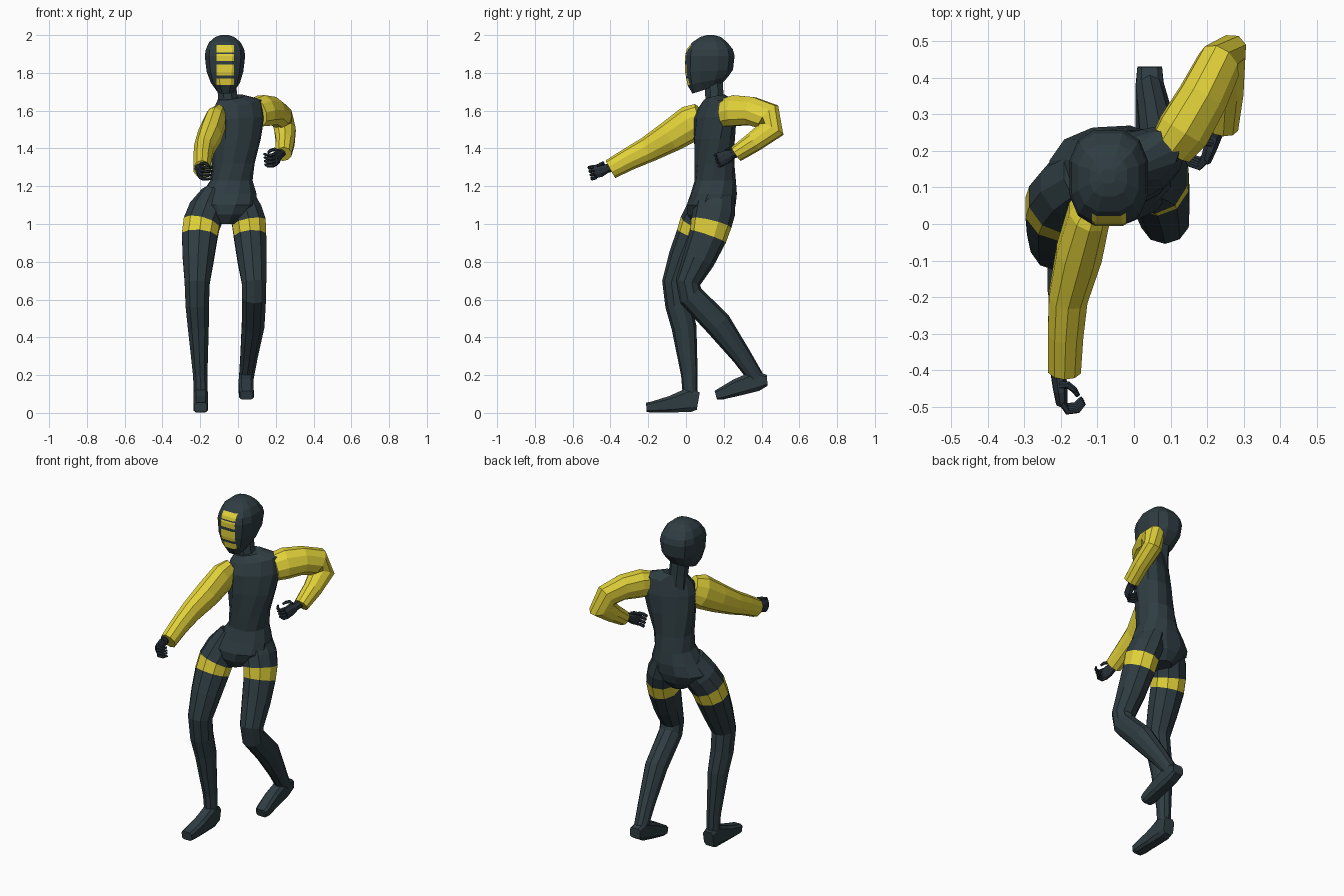
import bpy, bmesh, math
from mathutils import Vector as V


def material(name, rgb):
    m = bpy.data.materials.new(name)
    m.diffuse_color = (*rgb, 1)
    return m


SLATE = material("dark slate", (0.028, 0.046, 0.054))
YELLOW = material("yellow", (0.76, 0.64, 0.042))
GLOVE = material("glove slate", (0.022, 0.032, 0.042))


def circle(n, p):
    """Unit superellipse points; p < 1 makes it squarer."""
    for k in range(n):
        a = 2 * math.pi * (k + 0.5) / n
        c, s = math.cos(a), math.sin(a)
        yield math.copysign(abs(c) ** p, c), math.copysign(abs(s) ** p, s)


def loft(name, rings, mats, band=None, edit=None):
    """Skin a list of rings, close both ends; 'band' is the segment given the second colour."""
    bm = bmesh.new()
    vs = [[bm.verts.new(p) for p in r] for r in rings]
    n = len(vs[0])
    for i in range(len(vs) - 1):
        for k in range(n):
            j = (k + 1) % n
            f = bm.faces.new((vs[i][k], vs[i][j], vs[i + 1][j], vs[i + 1][k]))
            f.material_index = int(i == band)
    bm.faces.new(vs[0])
    bm.faces.new(vs[-1])
    bmesh.ops.recalc_face_normals(bm, faces=bm.faces[:])
    if edit:
        edit(bm)
    me = bpy.data.meshes.new(name)
    bm.to_mesh(me)
    bm.free()
    for m in mats:
        me.materials.append(m)
    ob = bpy.data.objects.new(name, me)
    bpy.context.collection.objects.link(ob)
    return ob


def tube(name, rows, mat=(SLATE,), ref=(1, 0, 0), n=10, p=1.0, band=None):
    """Limb along a path of (x, y, z, radius along ref, radius across)."""
    pts = [V(r[:3]) for r in rows]
    rings = []
    for i, r in enumerate(rows):
        t = (pts[min(i + 1, len(pts) - 1)] - pts[max(i - 1, 0)]).normalized()
        u = V(ref)
        u = (u - t * u.dot(t)).normalized()
        v = t.cross(u)
        rings.append([pts[i] + u * (c * r[3]) + v * (s * r[4]) for c, s in circle(n, p)])
    return loft(name, rings, mat, band)


def stack(name, rows, n=12, p=0.9, mats=(SLATE,), edit=None):
    """Level rings of (x, y, z, rx, ry, yaw, slope along x, slope along y)."""
    rings = []
    for x, y, z, rx, ry, yaw, sx, sy in rows:
        a, ring = math.radians(yaw), []
        for c, s in circle(n, p):
            dx = c * rx * math.cos(a) - s * ry * math.sin(a)
            dy = c * rx * math.sin(a) + s * ry * math.cos(a)
            ring.append(V((x + dx, y + dy, z + sx * dx + sy * dy)))
        rings.append(ring)
    return loft(name, rings, mats, edit=edit)


# Torso, twisting from level hips to turned shoulders
torso = stack("body", [
    (-0.07, 0.125, 1.0, 0.06, 0.09, 0, 0, 0),
    (-0.068, 0.128, 1.05, 0.12, 0.125, 0, 0, 0),
    (-0.065, 0.133, 1.1, 0.172, 0.134, 0, 0, 0),
    (-0.047, 0.147, 1.16, 0.148, 0.124, 3, 0, 0),
    (-0.035, 0.155, 1.23, 0.112, 0.109, 8, 0, 0),
    (-0.025, 0.15, 1.32, 0.112, 0.104, 16, 0, 0),
    (-0.01, 0.15, 1.45, 0.135, 0.1, 26, 0, 0),
    (0.0, 0.155, 1.56, 0.15, 0.09, 30, 0.05, 0),
    (0.0, 0.16, 1.635, 0.14, 0.068, 30, 0.15, 0.1),
    (-0.035, 0.15, 1.67, 0.075, 0.05, 25, 0.1, 0.2)], mats=(SLATE, YELLOW))
neck = tube("neck", [(-0.045, 0.155, 1.6, 0.065, 0.05), (-0.055, 0.15, 1.68, 0.055, 0.052),
                     (-0.065, 0.145, 1.78, 0.055, 0.054)], n=8)

# Head with yellow face panels cut into the front
PANELS = [(1.735, 1.77), (1.785, 1.845), (1.862, 1.9), (1.907, 1.947)]


def face_panels(bm):
    cuts = [((x, 0, 0), (1, 0, 0)) for x in (-0.115, -0.022)]
    cuts += [((0, 0, z), (0, 0, 1)) for pair in PANELS for z in pair]
    for co, no in cuts:
        bmesh.ops.bisect_plane(bm, geom=bm.verts[:] + bm.edges[:] + bm.faces[:],
                               plane_co=co, plane_no=no)
    for f in bm.faces:
        c = f.calc_center_median()
        if -0.115 < c.x < -0.022 and c.y < 0.08 and f.normal.y < -0.3:
            f.material_index = int(any(a < c.z < b for a, b in PANELS))


head = stack("head", [
    (-0.065, 0.11, 1.715, 0.05, 0.078, 0, 0, 0.33),
    (-0.067, 0.115, 1.757, 0.08, 0.11, 0, 0, 0.2),
    (-0.069, 0.122, 1.81, 0.1, 0.13, 0, 0, 0.05),
    (-0.069, 0.126, 1.89, 0.11, 0.135, 0, 0, 0),
    (-0.069, 0.126, 1.925, 0.104, 0.125, 0, 0, 0),
    (-0.07, 0.126, 1.963, 0.085, 0.094, 0, 0, 0),
    (-0.07, 0.13, 1.99, 0.052, 0.056, 0, 0, 0),
    (-0.07, 0.13, 2.0, 0.02, 0.02, 0, 0, 0)], n=12, p=0.77,
    mats=(SLATE, YELLOW), edit=face_panels)

# Legs, with a yellow band round each thigh
right_leg = tube("right_leg", [
    (-0.13, 0.14, 1.15, 0.07, 0.1), (-0.165, 0.1, 1.07, 0.1, 0.1),
    (-0.193, 0.065, 1.0, 0.102, 0.1), (-0.203, 0.042, 0.935, 0.099, 0.096),
    (-0.21, -0.006, 0.82, 0.087, 0.088), (-0.216, -0.055, 0.69, 0.07, 0.072),
    (-0.216, -0.04, 0.57, 0.065, 0.07), (-0.21, -0.01, 0.45, 0.058, 0.066),
    (-0.2, 0.018, 0.2, 0.04, 0.044), (-0.197, 0.023, 0.08, 0.038, 0.039)],
    mat=(SLATE, YELLOW), band=2)
left_leg = tube("left_leg", [
    (0.01, 0.16, 1.16, 0.07, 0.1), (0.04, 0.15, 1.07, 0.09, 0.112),
    (0.058, 0.134, 1.005, 0.094, 0.109), (0.064, 0.117, 0.935, 0.09, 0.1),
    (0.075, 0.066, 0.81, 0.081, 0.086), (0.085, 0.01, 0.69, 0.068, 0.066),
    (0.085, 0.025, 0.62, 0.067, 0.068), (0.08, 0.172, 0.468, 0.063, 0.072),
    (0.058, 0.295, 0.3, 0.048, 0.052), (0.043, 0.375, 0.18, 0.04, 0.042)],
    mat=(SLATE, YELLOW), band=2)

# Feet: planted right, lifted left
right_foot = tube("right_foot", [
    (-0.197, 0.065, 0.062, 0.035, 0.048), (-0.197, 0.02, 0.07, 0.04, 0.068),
    (-0.197, -0.08, 0.046, 0.04, 0.046), (-0.198, -0.18, 0.031, 0.04, 0.03),
    (-0.198, -0.21, 0.029, 0.035, 0.026)], n=8, p=0.5)
left_foot = tube("left_foot", [
    (0.043, 0.43, 0.172, 0.035, 0.03), (0.043, 0.375, 0.17, 0.04, 0.057),
    (0.043, 0.27, 0.135, 0.041, 0.048), (0.045, 0.18, 0.099, 0.04, 0.032),
    (0.045, 0.158, 0.093, 0.035, 0.025)], n=8, p=0.5)

# Sleeves
right_sleeve = tube("right_sleeve", [
    (-0.1, 0.085, 1.565, 0.04, 0.08), (-0.122, 0.03, 1.535, 0.06, 0.097),
    (-0.15, -0.08, 1.465, 0.066, 0.085), (-0.18, -0.2, 1.395, 0.056, 0.069),
    (-0.187, -0.3, 1.345, 0.051, 0.06), (-0.19, -0.4, 1.29, 0.047, 0.053)],
    mat=(SLATE, YELLOW))
left_sleeve = tube("left_sleeve", [
    (0.1, 0.205, 1.59, 0.06, 0.08), (0.135, 0.255, 1.6, 0.072, 0.088),
    (0.188, 0.345, 1.598, 0.068, 0.08), (0.232, 0.435, 1.568, 0.06, 0.08),
    (0.248, 0.457, 1.505, 0.055, 0.074), (0.25, 0.36, 1.435, 0.05, 0.056),
    (0.24, 0.265, 1.37, 0.047, 0.043)],
    mat=(SLATE, YELLOW), ref=(-0.046, 0.02, -0.0225))
for sleeve in (right_sleeve, left_sleeve):
    for f in sleeve.data.polygons:
        f.material_index = 1

# Fuse the suit into one skin so no hidden walls remain inside
parts = [neck, head, right_leg, left_leg, right_foot, left_foot, right_sleeve, left_sleeve]
for part in parts:
    m = torso.modifiers.new("fuse " + part.name, "BOOLEAN")
    m.operation, m.solver, m.object, m.use_self = "UNION", "EXACT", part, True
fused = bpy.data.meshes.new_from_object(
    torso.evaluated_get(bpy.context.evaluated_depsgraph_get()))
torso.modifiers.clear()
torso.data = fused
for part in parts:
    bpy.data.objects.remove(part)


# Hands: palm, four curled fingers and a thumb
def hand(side, wrist, forward, curl):
    w, d = V(wrist), V(forward).normalized()
    c = V(curl)
    c = (c - d * c.dot(d)).normalized()
    up = c.cross(d).normalized()
    if up.z < 0:
        up = -up

    def digit(name, pts, r):
        tube(name, [(*q, r * k, r * k) for q, k in zip(pts, (1, 1, 0.9, 0.6))],
             mat=(GLOVE,), ref=up, n=6)

    tube(side + "_palm", [(*(w - d * 0.015), 0.025, 0.024), (*(w + d * 0.015), 0.025, 0.022),
                          (*(w + d * 0.05), 0.038, 0.02), (*(w + d * 0.09), 0.037, 0.016)],
         mat=(GLOVE,), ref=up, n=8)
    for i in range(4):
        b = w + d * 0.08 + up * (i - 1.5) * 0.02
        digit(f"{side}_finger_{i + 1}", [b, b + d * 0.026 + c * 0.012, b + d * 0.026 + c * 0.04,
                                         b + d * 0.008 + c * 0.06], 0.0095)
    b = w + d * 0.03 + up * 0.025
    digit(side + "_thumb", [b, b + c * 0.02 + up * 0.01, b + c * 0.035 + d * 0.015 + up * 0.01,
                            b + c * 0.045 + d * 0.035 + up * 0.005], 0.01)


hand("right", (-0.207, -0.405, 1.297), (0.1, -0.95, -0.25), (1, 0, -0.1))
hand("left", (0.225, 0.255, 1.372), (-0.3, -0.85, -0.33), (-1, 0, -0.1))
